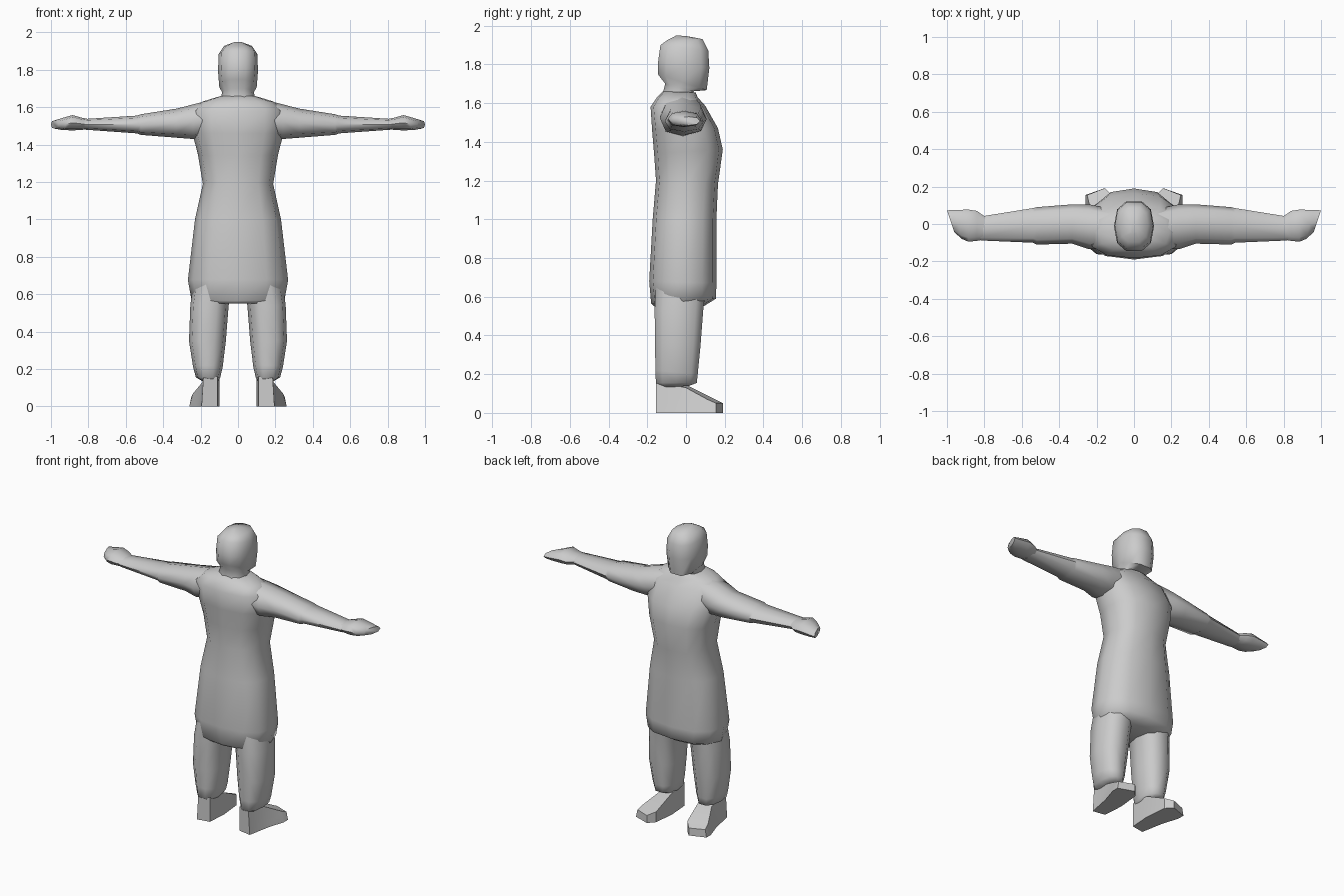
import bpy, bmesh, math
from mathutils import Vector


def spow(v, p):
    return math.copysign(abs(v) ** p, v)


def unit_ring(n, p):
    """Rounded-square outline between -1 and 1."""
    return [(spow(math.cos(2 * math.pi * i / n), p), spow(math.sin(2 * math.pi * i / n), p))
            for i in range(n)]


def upright(x0, x1, yb, zb, yf, zf, n=12, p=0.8):
    """Ring around a z-going part; back and front may sit at different heights."""
    return [Vector(((x0 + x1) / 2 + u * (x1 - x0) / 2,
                    (yb + yf) / 2 + v * (yf - yb) / 2,
                    (zb + zf) / 2 + v * (zf - zb) / 2)) for u, v in unit_ring(n, p)]


def sideways(x, y0, y1, z0, z1, shear=0.0, n=8, p=0.85):
    """Ring around an x-going part."""
    return [Vector((x + u * shear, (y0 + y1) / 2 + u * (y1 - y0) / 2,
                    (z0 + z1) / 2 + v * (z1 - z0) / 2)) for u, v in unit_ring(n, p)]


def loft(name, rings, mirror=False, angle=None):
    bm = bmesh.new()
    rows = [[bm.verts.new(c) for c in ring] for ring in rings]
    n = len(rows[0])
    for a, b in zip(rows, rows[1:]):
        for i in range(n):
            j = (i + 1) % n
            bm.faces.new((a[i], a[j], b[j], b[i]))
    bm.faces.new(rows[0][::-1])
    bm.faces.new(rows[-1])
    bmesh.ops.recalc_face_normals(bm, faces=bm.faces)
    me = bpy.data.meshes.new(name)
    bm.to_mesh(me)
    bm.free()
    ob = bpy.data.objects.new(name, me)
    bpy.context.collection.objects.link(ob)
    bpy.ops.object.select_all(action='DESELECT')
    ob.select_set(True)
    bpy.context.view_layer.objects.active = ob
    bpy.ops.object.shade_smooth_by_angle(angle=math.radians(angle or 60))
    if mirror:
        ob.modifiers.new("mirror", 'MIRROR').use_mirror_merge = False
    return ob


# Tunic: half width, back y, back z, front y, front z
tunic = [(0.20, -0.165, 0.55, 0.09, 0.55), (0.25, -0.18, 0.565, 0.155, 0.59),
         (0.268, -0.19, 0.68, 0.157, 0.67), (0.23, -0.172, 1.0, 0.157, 1.0),
         (0.188, -0.155, 1.2, 0.165, 1.18), (0.215, -0.165, 1.34, 0.19, 1.36),
         (0.245, -0.175, 1.46, 0.165, 1.47), (0.25, -0.183, 1.58, 0.10, 1.585),
         (0.19, -0.15, 1.63, 0.06, 1.63), (0.10, -0.12, 1.66, 0.05, 1.655)]
loft("tunic", [upright(-w, w, *r) for w, *r in tunic])

# Head and neck
head = [(0.095, -0.13, 1.63, 0.05, 1.63), (0.085, -0.11, 1.70, 0.04, 1.66),
        (0.10, -0.15, 1.75, 0.112, 1.665), (0.107, -0.15, 1.81, 0.126, 1.78),
        (0.103, -0.137, 1.90, 0.12, 1.87), (0.075, -0.10, 1.925, 0.09, 1.93),
        (0.02, -0.05, 1.95, 0.01, 1.945)]
loft("head", [upright(-w, w, *r, n=10) for w, *r in head])

# Trouser legs: inner x, outer x, back y, back z, front y, front z
legs = [(0.01, 0.24, -0.16, 0.66, 0.11, 0.66), (0.05, 0.255, -0.167, 0.54, 0.095, 0.54),
        (0.065, 0.262, -0.165, 0.35, 0.08, 0.35), (0.082, 0.24, -0.162, 0.22, 0.065, 0.2),
        (0.095, 0.225, -0.16, 0.155, 0.06, 0.155), (0.105, 0.19, -0.13, 0.13, 0.02, 0.14)]
loft("trouser_leg", [upright(*r, n=10) for r in legs], mirror=True)

# Shoes: inner y, outer y, inner x, outer x at sole, outer x on top, inner top z, outer top z
shoes = [(-0.14, -0.155, 0.11, 0.195, 0.185, 0.16, 0.16),
         (0.0, 0.0, 0.10, 0.225, 0.19, 0.145, 0.13),
         (0.15, 0.11, 0.115, 0.26, 0.24, 0.07, 0.07),
         (0.192, 0.155, 0.155, 0.26, 0.25, 0.05, 0.05)]
loft("shoe", [[Vector((xi, yi, 0)), Vector((xo, yo, 0)), Vector((xt, yo, zo)), Vector((xi, yi, zi))]
              for yi, yo, xi, xo, xt, zi, zo in shoes], mirror=True, angle=35)

# Sleeves: x, y range, z range
sleeves = [(0.12, -0.13, 0.08, 1.44, 1.645), (0.24, -0.135, 0.105, 1.43, 1.615),
           (0.33, -0.105, 0.105, 1.437, 1.592), (0.52, -0.11, 0.09, 1.452, 1.562),
           (0.54, -0.10, 0.085, 1.46, 1.555), (0.82, -0.088, 0.04, 1.48, 1.537)]
loft("sleeve", [sideways(*r) for r in sleeves], mirror=True)

# Hands, cut slanted at the fingertips
hands = [(0.79, -0.08, 0.035, 1.485, 1.535), (0.84, -0.09, 0.07, 1.478, 1.545),
         (0.885, -0.095, 0.077, 1.476, 1.558), (0.94, -0.08, 0.075, 1.478, 1.542, 0.02),
         (0.98, -0.045, 0.073, 1.485, 1.53, 0.02)]
loft("hand", [sideways(*r) for r in hands], mirror=True)
